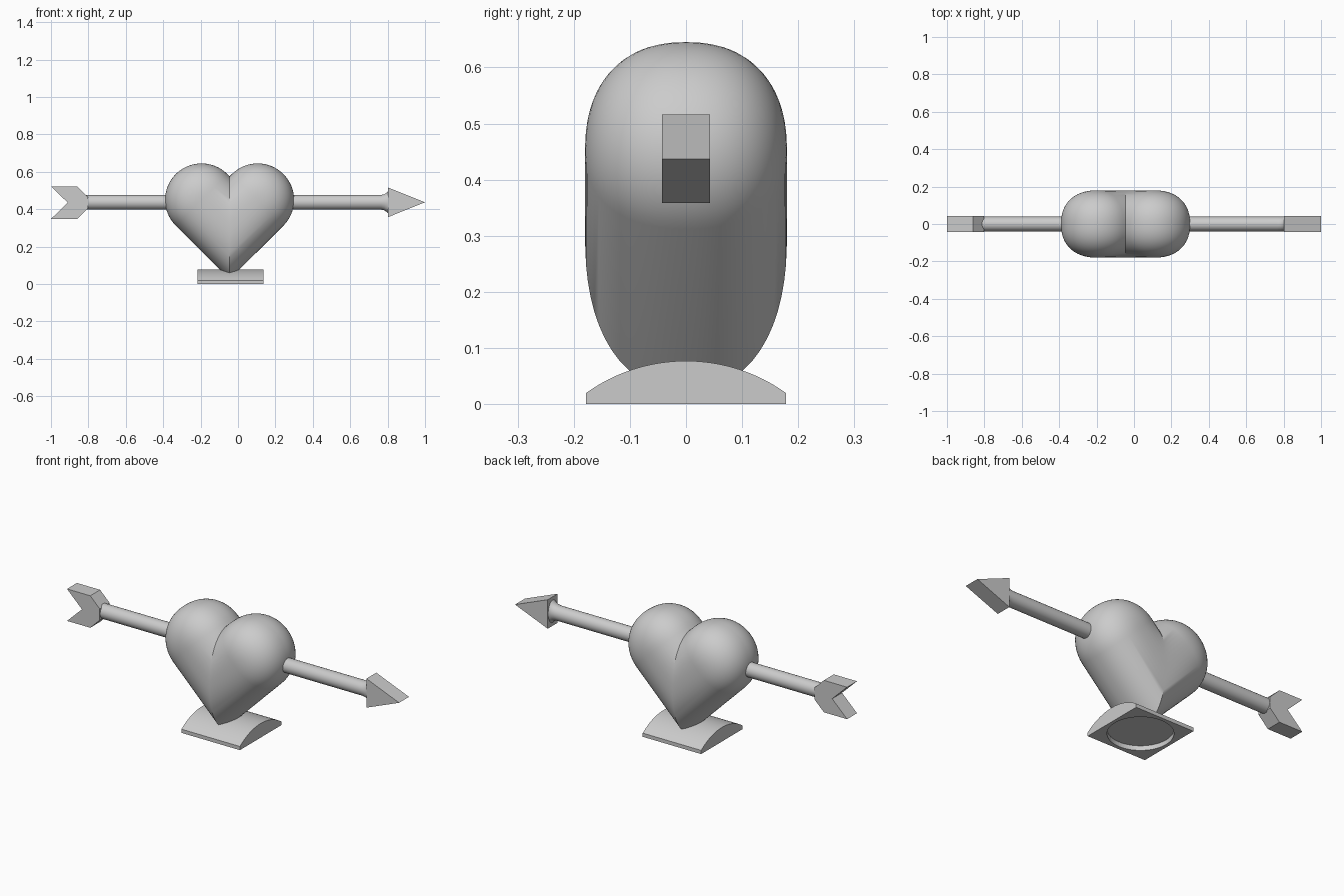
import bpy, bmesh, math
from mathutils import Vector

if "Cube" in bpy.data.objects:
    bpy.data.objects.remove(bpy.data.objects["Cube"])

grey = bpy.data.materials.new("plain_grey")
grey.use_nodes = True
grey.diffuse_color = (0.6, 0.6, 0.6, 1)
grey.node_tree.nodes["Principled BSDF"].inputs["Base Color"].default_value = (0.6, 0.6, 0.6, 1)


def finish(name, bm, location=(0, 0, 0), smooth=None):
    bmesh.ops.recalc_face_normals(bm, faces=bm.faces)
    mesh = bpy.data.meshes.new(name)
    bm.to_mesh(mesh)
    bm.free()
    mesh.materials.append(grey)
    obj = bpy.data.objects.new(name, mesh)
    obj.location = location
    bpy.context.collection.objects.link(obj)
    bpy.ops.object.select_all(action='DESELECT')
    obj.select_set(True)
    bpy.context.view_layer.objects.active = obj
    if smooth:
        bpy.ops.object.shade_smooth_by_angle(angle=math.radians(smooth))
    return obj


def prism(name, points, axis, half, location=(0, 0, 0), smooth=None):
    """Extrude a profile of (u, z) points along x or y."""
    bm = bmesh.new()
    place = (lambda u, z: (u, -half, z)) if axis == 'y' else (lambda u, z: (-half, u, z))
    face = bm.faces.new([bm.verts.new(place(u, z)) for u, z in points])
    out = bmesh.ops.extrude_face_region(bm, geom=[face])
    move = Vector((0, 2 * half, 0)) if axis == 'y' else Vector((2 * half, 0, 0))
    bmesh.ops.translate(bm, vec=move, verts=[v for v in out['geom'] if isinstance(v, bmesh.types.BMVert)])
    return finish(name, bm, location, smooth)


# Heart: one full lobe swept down the diagonal, cut at the middle and mirrored
RADIUS, DEPTH, POWER, SWEEP = 0.195, 0.18, 2.3, 0.55
down = Vector((-1, 0, -1)).normalized()
across = Vector((1, 0, -1)).normalized()
bm = bmesh.new()
bmesh.ops.create_uvsphere(bm, u_segments=64, v_segments=32, radius=1)
for v in bm.verts:
    a, b, c = v.co.z, v.co.x, v.co.y
    s = (math.hypot(a, b) ** POWER + abs(c) ** POWER) ** (-1 / POWER)
    shift = SWEEP if a > 0.01 else 0
    v.co = (Vector((0.15, 0, 0.45)) + down * (a * s * RADIUS + shift)
            + across * (b * s * RADIUS) + Vector((0, c * s * DEPTH, 0)))
bmesh.ops.bisect_plane(bm, geom=bm.verts[:] + bm.edges[:] + bm.faces[:], dist=1e-5,
                       plane_co=(0, 0, 0), plane_no=(-1, 0, 0), clear_outer=True)
heart = finish("heart", bm, (-0.045, 0, 0))
mirror = heart.modifiers.new("mirror", 'MIRROR')
mirror.merge_threshold = 0.0005
bpy.ops.object.modifier_apply(modifier=mirror.name)
bpy.ops.object.shade_smooth_by_angle(angle=math.radians(35))

# Arrow shaft: round rod that flares up and down behind the head
AXIS = 0.437
SIDES = 32
bm = bmesh.new()
rings = []
for x, tall in ((-0.83, 0.039), (0.765, 0.039), (0.782, 0.043), (0.795, 0.051), (0.806, 0.065)):
    rings.append([bm.verts.new((x, 0.039 * math.cos(t), tall * math.sin(t)))
                  for t in (i * math.tau / SIDES for i in range(SIDES))])
for r0, r1 in zip(rings, rings[1:]):
    for i in range(SIDES):
        j = (i + 1) % SIDES
        bm.faces.new((r0[i], r0[j], r1[j], r1[i]))
bm.faces.new(rings[0])
bm.faces.new(rings[-1])
finish("arrow_shaft", bm, (0, 0, AXIS), 35)

# Arrow head and tail feathers
prism("arrow_head", [(0.803, -0.079), (1, 0), (0.803, 0.079)], 'y', 0.0425, (0, 0, AXIS))
upper = [(-1, 0.087), (-0.86, 0.087), (-0.803, 0.031)]
tail = upper + [(x, -z) for x, z in reversed(upper)] + [(-0.91, 0)]
prism("arrow_tail", tail, 'y', 0.0425, (0, 0, AXIS - 0.002))

# Base: slab with an arched top
HALF, EDGE, TOP = 0.178, 0.02, 0.077
rise = TOP - EDGE
arc_radius = (HALF ** 2 + rise ** 2) / (2 * rise)
span = math.asin(HALF / arc_radius)
arch = [(arc_radius * math.sin(t), TOP - arc_radius + arc_radius * math.cos(t))
        for t in (span * (1 - i / 12) for i in range(25))]
base = prism("base", [(-HALF, 0), (HALF, 0)] + arch, 'x', 0.176, (-0.04, 0, 0), 20)

# Round recess under the base
bm = bmesh.new()
bmesh.ops.create_cone(bm, cap_ends=True, segments=64, radius1=0.158, radius2=0.158, depth=0.05)
cutter = finish("recess_cutter", bm, (-0.04, 0, 0))
cutter.hide_render = True
cut = base.modifiers.new("recess", 'BOOLEAN')
cut.operation = 'DIFFERENCE'
cut.solver = 'EXACT'
cut.object = cutter
bpy.context.view_layer.objects.active = base
bpy.ops.object.modifier_apply(modifier=cut.name)
bpy.data.objects.remove(cutter)
